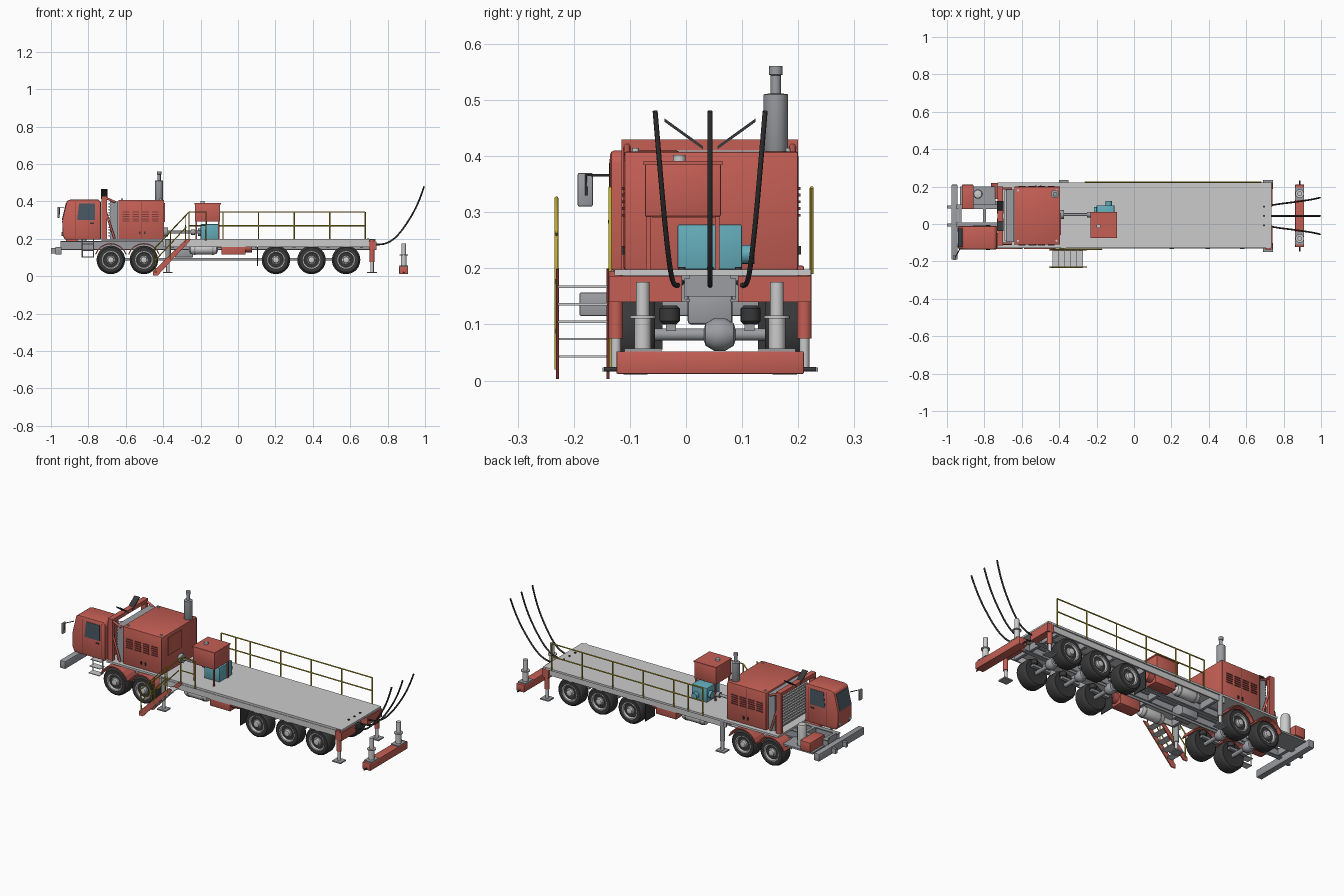
import bpy, bmesh, math
from mathutils import Vector

if "Cube" in bpy.data.objects:
    bpy.data.objects.remove(bpy.data.objects["Cube"])

C = 0.043  # truck centre line in y


def mat(name, col):
    m = bpy.data.materials.new(name)
    m.diffuse_color = (*col, 1)
    m.use_nodes = True
    m.node_tree.nodes["Principled BSDF"].inputs["Base Color"].default_value = m.diffuse_color
    return m


RED = mat("red_paint", (0.56, 0.115, 0.09))
DARKRED = mat("dark_red_steel", (0.22, 0.05, 0.045))
RUBBER = mat("rubber", (0.04, 0.04, 0.042))
GLASS = mat("glass", (0.07, 0.1, 0.13))
YELLOW = mat("yellow_rail", (0.55, 0.42, 0.03))
TEAL = mat("teal_pump", (0.13, 0.42, 0.5))
STEEL = mat("steel", (0.33, 0.34, 0.36))


def finish(name, bm, m=None, smooth=False):
    bmesh.ops.recalc_face_normals(bm, faces=bm.faces)
    me = bpy.data.meshes.new(name)
    bm.to_mesh(me)
    bm.free()
    ob = bpy.data.objects.new(name, me)
    bpy.context.collection.objects.link(ob)
    if m:
        me.materials.append(m)
    if smooth:
        bpy.context.view_layer.objects.active = ob
        ob.select_set(True)
        bpy.ops.object.shade_smooth_by_angle(angle=math.radians(35))
        ob.select_set(False)
    return ob


def box(name, x, y, z, m=None, bev=0):
    """Box from (min, max) ranges."""
    bm = bmesh.new()
    bmesh.ops.create_cube(bm, size=1)
    for v in bm.verts:
        v.co = [(a[0] + a[1]) / 2 + c * (a[1] - a[0]) for a, c in zip((x, y, z), v.co)]
    if bev:
        bmesh.ops.bevel(bm, geom=bm.edges[:], offset=bev, segments=2, profile=0.5, affect='EDGES')
    return finish(name, bm, m, bev > 0)


def prism(name, pts, y0, y1, m=None, bev=0):
    """x-z outline extruded along y."""
    bm = bmesh.new()
    f = bm.faces.new([bm.verts.new((a, y0, b)) for a, b in pts])
    r = bmesh.ops.extrude_face_region(bm, geom=[f])
    for v in r['geom']:
        if isinstance(v, bmesh.types.BMVert):
            v.co.y = y1
    if bev:
        bmesh.ops.bevel(bm, geom=bm.edges[:], offset=bev, segments=2, profile=0.5, affect='EDGES')
    return finish(name, bm, m, bev > 0)


def lathe(name, prof, loc, axis, m=None, seg=24):
    """Revolve (radius, height) points about an axis through loc."""
    q = Vector((0, 0, 1)).rotation_difference(Vector(axis))
    bm, rings = bmesh.new(), []
    for r, h in prof:
        rings.append([bm.verts.new(Vector(loc) + q @ Vector((r * math.cos(t), r * math.sin(t), h)))
                      for t in [2 * math.pi * i / seg for i in range(seg)]])
    for a, b in zip(rings, rings[1:]):
        for i in range(seg):
            bm.faces.new((a[i], a[i - 1], b[i - 1], b[i]))
    for ring in (rings[0], rings[-1]):
        bm.faces.new(ring)
    return finish(name, bm, m, True)


def rod(name, a, b, r, m=None, seg=12):
    d = Vector(b) - Vector(a)
    return lathe(name, [(r, 0), (r, d.length)], a, d.normalized(), m, seg)


def tube(name, pts, r, m, kind='POLY'):
    cu = bpy.data.curves.new(name, 'CURVE')
    cu.dimensions, cu.bevel_depth, cu.bevel_resolution, cu.use_fill_caps = '3D', r, 2, True
    s = cu.splines.new(kind)
    s.points.add(len(pts) - 1)
    for p, c in zip(s.points, pts):
        p.co = (*c, 1)
    if kind == 'NURBS':
        s.use_endpoint_u, s.order_u, s.resolution_u = True, 4, 8
    cu.materials.append(m)
    ob = bpy.data.objects.new(name, cu)
    bpy.context.collection.objects.link(ob)


# Deck, skirts and frame rails
box("deck_plate", (-.73, .735), (-.127, .223), (.187, .198))
for s in (-1, 1):
    box("deck_skirt", (-.4, .7), tuple(sorted((C + s * .165, C + s * .173))), (.155, .187))
    y = C + s * .048
    box("rail_web", (-.95, .70), (y - .003, y + .003), (.14, .187), STEEL)
    for z in (.14, .182):
        box("rail_flange", (-.95, .70), (y - .012, y + .012), (z, z + .005), STEEL)
for x in (-.93, -.8, -.6, -.35, -.1, .1, .3, .48, .66):
    box("cross_member", (x - .008, x + .008), (C - .16, C + .16) if x > -.4 else (C - .05, C + .05), (.15, .187), STEEL)

# Wheels, axles and suspension
tyre = [(.045, 0), (.066, 0), (.073, .006), (.076, .014), (.076, .056), (.073, .064), (.066, .07), (.045, .07), (.043, .06)]
rim = [(.047, .05), (.047, .071), (.042, .071), (.038, .058), (.026, .054), (.022, .062), (.018, .064), (.016, .076), (.010, .078)]
front_wheels, rear_wheels = (-.68, -.503), (.203, .393, .578)
for x in front_wheels + rear_wheels:
    for s in (-1, 1):
        o = (x, C + s * .098, .087)
        lathe("tyre", tyre, o, (0, s, 0), RUBBER, 36)
        lathe("wheel_rim", rim, o, (0, s, 0), None, 28)
        for i in range(10):
            t = i * math.pi / 5
            p = Vector((x + .032 * math.cos(t), C + s * .15, .087 + .032 * math.sin(t)))
            rod("rim_vent", p, p + Vector((0, s * .0075, 0)), .0055, RUBBER, 8)
        lathe("air_bag", [(.012, 0), (.018, .006), (.018, .028), (.012, .034)], (x + .035, C + s * .072, .1), (0, 0, 1), RUBBER, 16)
        box("suspension_arm", (x - .06, x + .05), (C + s * .07 - .009, C + s * .07 + .009), (.088, .101), STEEL)
    rod("axle", (x, C - .11, .082), (x, C + .11, .082), .011, STEEL)
    lathe("differential", [(.004, -.03), (.02, -.025), (.029, -.01), (.029, .01), (.02, .025), (.004, .03)], (x, C + .017, .082), (0, 1, 0), STEEL, 20)
rod("drive_shaft", (-.68, C + .017, .09), (.578, C + .017, .09), .007, STEEL)
box("transfer_case", (-.34, -.24), (C - .04, C + .04), (.1, .165), STEEL, .006)

# Front fenders and rear mud flaps
for s in (-1, 1):
    for x in front_wheels:
        arc = [(x + r * math.cos(t), .087 + r * math.sin(t))
               for r, ts in ((.09, range(9)), (.084, range(8, -1, -1))) for t in [.35 + k * (math.pi - .7) / 8 for k in ts]]
        prism("fender", arc, C + s * .09, C + s * .176, RED)
    y = sorted((C + s * .085, C + s * .17))
    box("mud_flap", (.102, .106), y, (.055, .17), RUBBER)

# Cab with windows
prism("cab", [(-.925, .195), (-.938, .22), (-.94, .3), (-.915, .403), (-.895, .41), (-.745, .41), (-.732, .395), (-.732, .195)], -.135, -.01, RED, .007)
for y in ((-.137, -.134), (-.011, -.008)):
    prism("side_window", [(-.86, .3), (-.85, .388), (-.765, .388), (-.765, .3)], *y, GLASS)
    box("door_handle", (-.79, -.77), (y[0] - .002, y[1] + .002), (.28, .286), RUBBER)
    for x in (-.872, -.755):
        box("door_seam", (x, x + .002), (y[0] + .001, y[1] - .001), (.205, .395), DARKRED)
prism("windscreen", [(-.942, .3), (-.9205, .39), (-.9175, .39), (-.939, .3)], -.122, -.023, GLASS)
for y in (-.115, -.03):
    rod("headlight", (-.943, y, .225), (-.93, y, .225), .01)
tube("mirror_arm", [(-.93, -.13, .366), (-.955, -.178, .366), (-.955, -.178, .33)], .0025, RUBBER)
box("mirror", (-.965, -.955), (-.193, -.166), (.31, .37), STEEL, .003)
for i, z in enumerate((.1, .135, .17)):
    box("cab_step", (-.835, -.77), (-.135 + i * .008, -.095 + i * .008), (z, z + .004))
for x in (-.833, -.772):
    rod("step_hanger", (x, -.1, .1), (x, -.1, .2), .003)

# Bumper, tow hook, front box and filter canister
box("front_bumper", (-.976, -.943), (-.19, .21), (.115, .157), STEEL, .003)
for y in (-.005, .09):
    box("tow_hook", (-1, -.97), (y - .008, y + .008), (.122, .15), STEEL)
box("front_tool_box", (-.92, -.857), (.08, .21), (.15, .205), RED, .003)
box("front_platform", (-.93, -.74), (.08, .2), (.14, .15), STEEL)
lathe("filter_canister", [(.015, 0), (.025, .006), (.025, .11), (.021, .122), (.01, .124)], (-.835, .16, .15), (0, 0, 1))

# Radiator and its guard frame
box("radiator", (-.685, -.642), (-.095, .185), (.2, .4), STEEL)
for i in range(12):
    z = .212 + i * .0155
    box("radiator_slat", (-.693, -.684), (-.09, .18), (z, z + .008))
for y in (-.115, .18):
    box("guard_post", (-.73, -.70), (y, y + .02), (.198, .43), RED)
    rod("guard_brace", (-.705, y + .01, .34), (-.66, y + .01, .2), .006, RED)
    rod("upper_brace", (-.71, y + .01, .42), (-.655, y + .01, .395), .006, RED)
box("guard_top", (-.73, -.70), (-.115, .2), (.41, .43), RED)
for s in (-1, 1):  # open rain flaps
    bm = bmesh.new()
    bmesh.ops.create_cube(bm, size=1)
    a, b = (C + s * .013, .415), (C + s * .081, .464)
    for v in bm.verts:
        e = a if v.co.y < 0 else b
        v.co = (-.715 + v.co.x * .033, e[0], e[1] + v.co.z * .006)
    finish("rain_flap", bm, RUBBER)

# Engine housing with doors, louvres and exhaust
box("engine_housing", (-.64, -.395), (-.11, .2), (.197, .408), RED, .004)
for y in (-.111, .201):
    for x in (-.638, -.518, -.399):
        box("door_gap", (x, x + .002), (y - .0006, y + .0006), (.205, .4), DARKRED)
    for c in range(4):
        for r in range(5):
            x, z = -.617 + c * .052, .292 + r * .012
            box("louvre", (x, x + .037), (y - .003, y + .003), (z, z + .005), DARKRED)
    for x in (-.53, -.503):
        box("housing_latch", (x, x + .008), (y - .004, y + .004), (.225, .24), RUBBER)
for x in (-.62, -.415):
    for y in (-.09, .18):
        rod("lifting_lug", (x, y, .4), (x, y, .414), .006)
box("housing_panel", (-.396, -.391), (-.06, .06), (.29, .39), RED)
lathe("exhaust", [(.014, 0), (.022, .012), (.022, .124), (.009, .126), (.009, .158), (.012, .159), (.012, .175), (.009, .175)], (-.422, .16, .386), (0, 0, 1), STEEL)

# Drive shaft to pump, pump and raised tank
rod("pump_shaft", (-.395, .05, .235), (-.19, .05, .235), .008, STEEL)
for x in (-.395, -.25):
    rod("shaft_flange", (x, .05, .235), (x + .02, .05, .235), .024 if x < -.3 else .015, STEEL)
box("pump", (-.2, -.105), (-.015, .1), (.198, .278), TEAL, .003)
rod("pump_motor", (-.135, .095, .225), (-.135, .122, .225), .017, TEAL, 20)
rod("pump_inlet", (-.215, .07, .235), (-.195, .07, .235), .02, TEAL, 20)
box("raised_tank", (-.23, -.095), (-.073, .062), (.292, .388), RED, .003)
box("tank_lid", (-.233, -.092), (-.076, .065), (.384, .391), RED)
rod("tank_cap", (-.19, -.012, .39), (-.19, -.012, .402), .011)
for x in (-.222, -.103):
    for y in (-.067, .056):
        box("tank_leg", (x - .004, x + .004), (y - .004, y + .004), (.198, .295), RED)

# Air tanks and tool boxes below the deck
for s in (-1, 1):
    y = C + s * .135
    lathe("air_tank", [(.012, 0), (.025, .008), (.029, .018), (.029, .137), (.025, .147), (.012, .155)], (-.262, y, .145), (1, 0, 0))
    for x in (-.235, -.14):
        rod("tank_strap", (x, y, .145), (x + .008, y, .145), .031, STEEL, 24)
    box("side_tool_box", (-.088, .04), (y - .035, y + .035), (.115, .187), RED, .003)
    rod("side_reservoir", (.04, y, .155), (.075, y, .155), .028, RED, 20)

# Outriggers and red rear end
for s in (-1, 1):
    y = C + s * .168
    for x in (-.375, .717):
        rod("jack_sleeve", (x, y, .075), (x, y, .195), .013, RED if x > 0 else STEEL, 16)
        rod("jack_leg", (x, y, .02), (x, y, .14), .009)
        box("jack_pad", (x - .026, x + .026), (y - .024, y + .024), (.016, .023), STEEL)
    box("rear_beam", (.7, .74), tuple(sorted((C + s * .05, C + s * .18))), (.14, .186), RED)

# Long guard rail on the far side
xs = (-.262, -.17, -.08, .11, .3, .49, .68)
for x in xs:
    rod("rail_post", (x, .224, .19), (x, .224, .343), .0035, YELLOW, 8)
for z in (.27, .343):
    rod("guard_rail", (xs[0], .224, z), (xs[-1], .224, z), .0035, YELLOW, 8)

# Stairs with handrails
for y in (-.229, -.139):
    prism("stair_stringer", [(-.455, .003), (-.43, .003), (-.25, .198), (-.275, .2), (-.455, .025)], y - .003, y + .003, RED)
for i in range(5):
    x, z = -.415 + i * .031, .041 + i * .031
    box("stair_tread", (x - .02, x + .018), (-.228, -.14), (z, z + .004))
for y, end in ((-.231, [(-.28, .325)]), (-.135, [(-.262, .343), (-.172, .343), (-.172, .19)])):
    tube("handrail", [(-.44, y, .02), (-.445, y, .15)] + [(a, y, b) for a, b in end] + ([(-.28, y, .18)] if len(end) == 1 else []), .0035, YELLOW)
    rod("handrail_mid", (-.442, y, .085), (-.275, y, .265), .003, YELLOW, 8)
    rod("handrail_post", (-.36, y, .09), (-.36, y, .24), .003, YELLOW, 8)
for x in (-.262,):
    rod("landing_post", (x, -.135, .19), (x, -.135, .343), .0035, YELLOW, 8)
rod("landing_mid_rail", (-.262, -.135, .27), (-.172, -.135, .27), .003, YELLOW, 8)

# Hoses at the rear
for s in (-1, 0, 1):
    y = lambda d: C + s * d
    tube("rear_hose", [(.7, y(.05), .175), (.76, y(.063), .163), (.83, y(.07), .18), (.91, y(.082), .29), (.965, y(.09), .385), (.995, y(.098), .48)], .0045, RUBBER, 'NURBS')
    rod("deck_socket", (.695, y(.05), .19), (.695, y(.05), .202), .006, RUBBER)

# Detached support beam with two posts
box("support_beam", (.862, .91), (-.124, .21), (.012, .052), RED, .002)
for y in (-.077, .162):
    box("post_base", (.862, .91), (y - .033, y + .033), (.052, .057), STEEL)
    lathe("support_post", [(.015, 0), (.015, .055), (.023, .055), (.023, .06), (.012, .06), (.012, .12)], (.886, y, .056), (0, 0, 1))
for y in (-.146, .206):
    rod("beam_pin", (.886, y, .02), (.886, y + .026, .02), .004, RUBBER)
